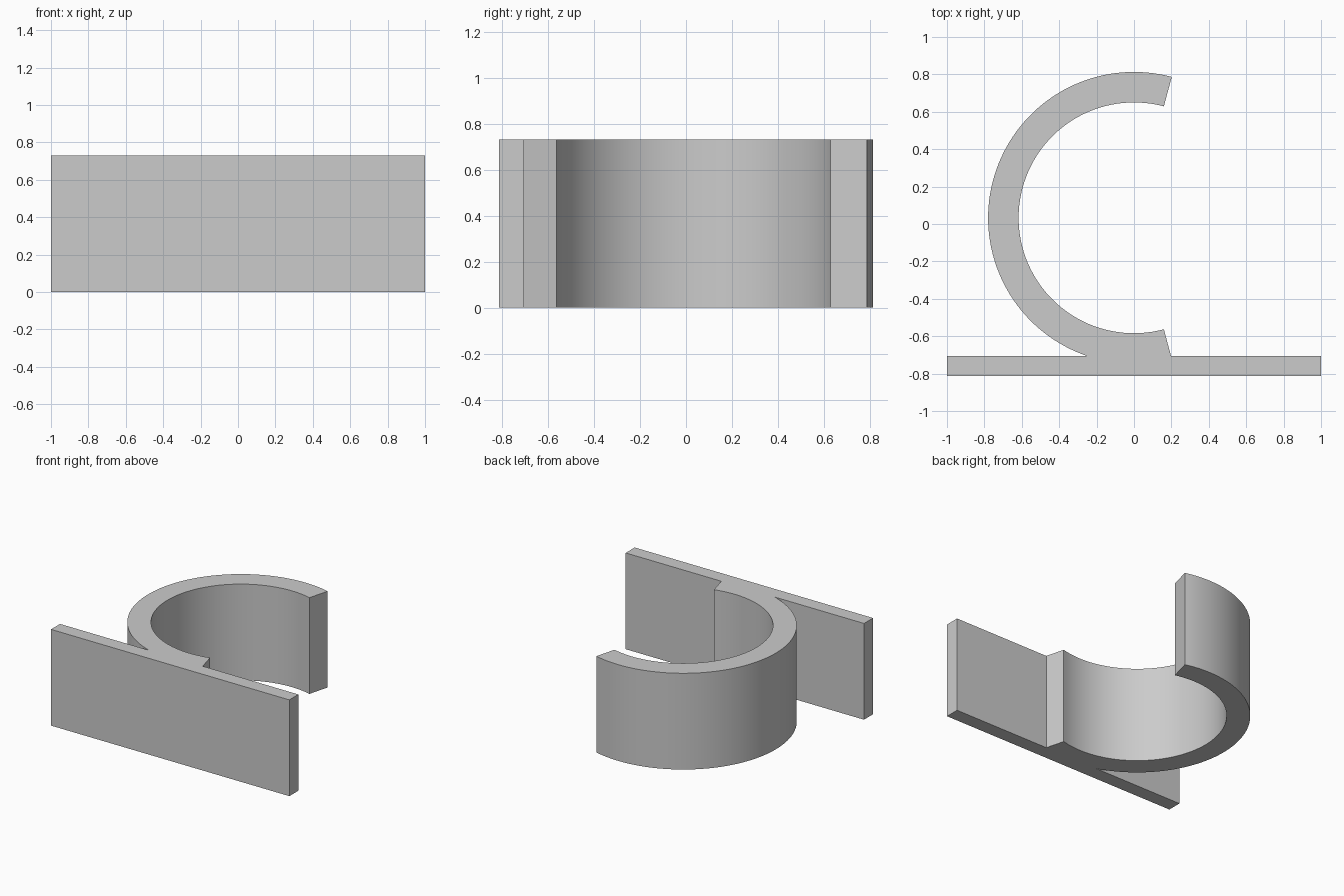
import bpy, bmesh, math

if "Cube" in bpy.data.objects:
    bpy.data.objects.remove(bpy.data.objects["Cube"])

HEIGHT = 0.73
CY, R_OUT, R_IN = 0.033, 0.78, 0.617        # clip ring centre and radii
PLATE_FRONT, PLATE_BACK = -0.813, -0.705
GAP = math.radians(75)                      # half opening, facing +x
SEGMENTS = 72


def arc(radius, start, end):
    return [(radius * math.cos(a), CY + radius * math.sin(a))
            for a in (start + (end - start) * i / SEGMENTS for i in range(SEGMENTS + 1))]


# Outline: outer arc down to the plate, round the plate, inner arc back up
drop = CY - PLATE_BACK
meet = math.pi + math.asin(drop / R_OUT)
outline = arc(R_OUT, GAP, meet)
outline += [(-1, PLATE_BACK), (-1, PLATE_FRONT), (1, PLATE_FRONT), (1, PLATE_BACK),
            (drop / math.tan(GAP), PLATE_BACK)]
outline += arc(R_IN, 2 * math.pi - GAP, GAP)

# Extrude the outline into one solid
bm = bmesh.new()
base = bm.faces.new([bm.verts.new((x, y, 0)) for x, y in outline])
top = bmesh.ops.extrude_face_region(bm, geom=[base], use_keep_orig=True)
bmesh.ops.translate(bm, vec=(0, 0, HEIGHT),
                    verts=[v for v in top["geom"] if isinstance(v, bmesh.types.BMVert)])
bmesh.ops.recalc_face_normals(bm, faces=bm.faces)
mesh = bpy.data.meshes.new("clip_with_plate")
bm.to_mesh(mesh)
bm.free()

clip = bpy.data.objects.new("clip_with_plate", mesh)
bpy.context.collection.objects.link(clip)

grey = bpy.data.materials.new("light grey")
grey.diffuse_color = (0.6, 0.6, 0.6, 1)
grey.use_nodes = True
grey.node_tree.nodes["Principled BSDF"].inputs["Base Color"].default_value = grey.diffuse_color
mesh.materials.append(grey)

# Smooth curved walls, sharp corners
bpy.context.view_layer.objects.active = clip
clip.select_set(True)
bpy.ops.object.shade_smooth_by_angle(angle=math.radians(20))
